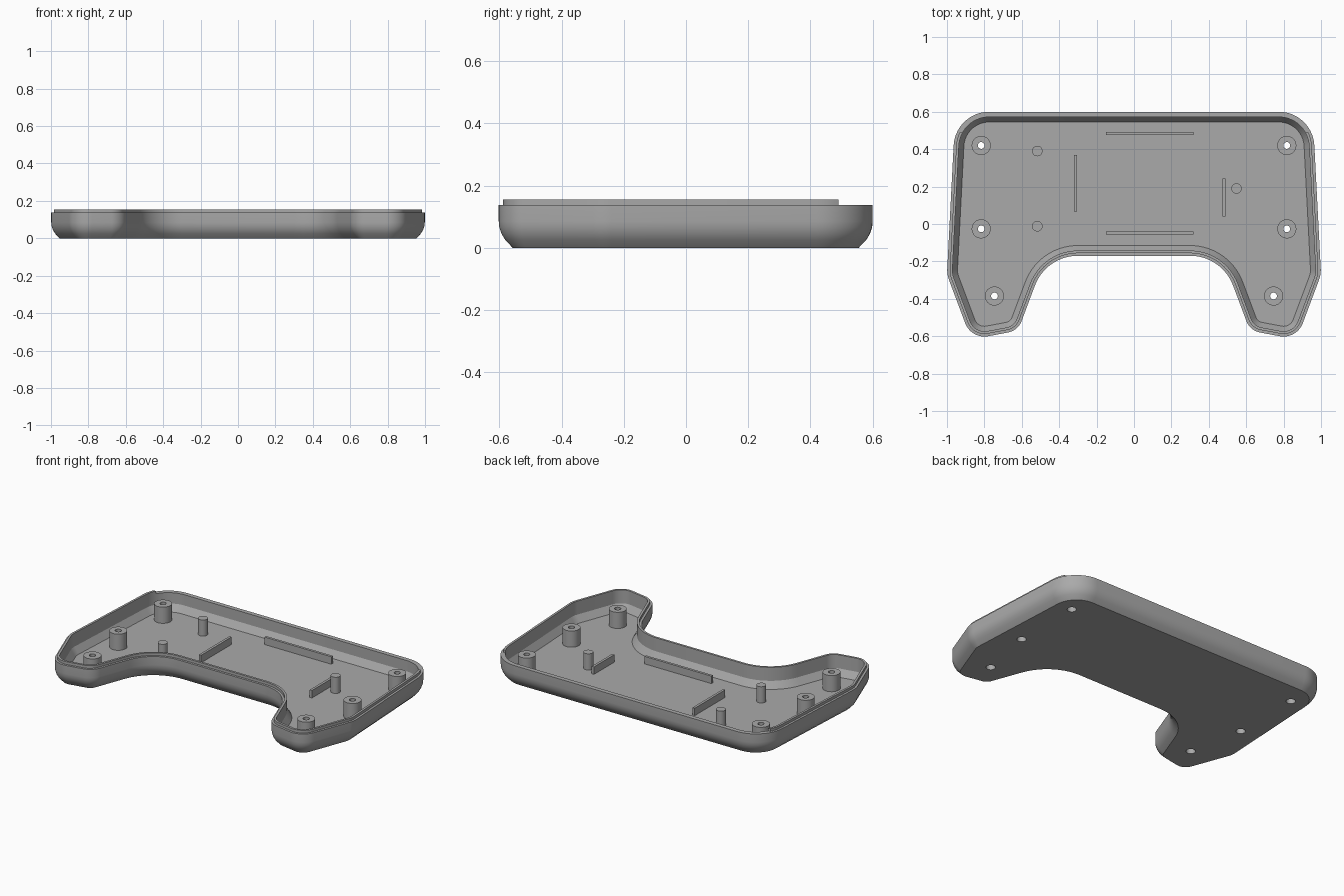
import bpy, bmesh, math
from mathutils import Vector

if "Cube" in bpy.data.objects:
    bpy.data.objects.remove(bpy.data.objects["Cube"], do_unlink=True)

GREY = (0.4, 0.4, 0.4, 1)
mat = bpy.data.materials.new("plain grey plastic")
mat.use_nodes = True
mat.diffuse_color = GREY
mat.node_tree.nodes["Principled BSDF"].inputs["Base Color"].default_value = GREY

RIM, FLOOR, POST_TOP, RIB_TOP = 0.138, 0.028, 0.13, 0.075
HOLE = 0.027


def finish(name, bm):
    bmesh.ops.recalc_face_normals(bm, faces=bm.faces)
    mesh = bpy.data.meshes.new(name)
    bm.to_mesh(mesh)
    bm.free()
    mesh.materials.append(mat)
    obj = bpy.data.objects.new(name, mesh)
    bpy.context.collection.objects.link(obj)
    return obj


def smooth(obj):
    bpy.ops.object.select_all(action="DESELECT")
    obj.select_set(True)
    bpy.context.view_layer.objects.active = obj
    bpy.ops.object.shade_smooth_by_angle(angle=math.radians(30))


def outline(corners, steps=14):
    """Rounded polygon as (point, outward normal) pairs, so it can be inset."""
    result = []
    for i, (x, y, r) in enumerate(corners):
        p = Vector((x, y))
        a = (p - Vector(corners[i - 1][:2])).normalized()
        b = (Vector(corners[(i + 1) % len(corners)][:2]) - p).normalized()
        n1, n2 = Vector((a.y, -a.x)), Vector((b.y, -b.x))
        side = 1 if a.cross(b) > 0 else -1
        centre = p - side * r * (n1 + n2) / (1 + n1.dot(n2))
        for k in range(steps + 1):
            n = n1.slerp(n2, k / steps)
            result.append((centre + side * r * n, n))
    return result


def loft(rings, close):
    """Join rings of points; close the section into a loop or cap both ends."""
    bm = bmesh.new()
    loops = [[bm.verts.new(p) for p in ring] for ring in rings]
    count = len(loops[0])
    pairs = list(zip(loops, loops[1:]))
    if close:
        pairs.append((loops[-1], loops[0]))
    for lo, hi in pairs:
        for i in range(count):
            j = (i + 1) % count
            bm.faces.new((lo[i], lo[j], hi[j], hi[i]))
    if not close:
        bm.faces.new(loops[0])
        bm.faces.new(loops[-1])
    return bm


def sweep(section, close):
    return loft([[(*(p - n * inset), z) for p, n in SHAPE]
                 for inset, z in section], close)


def revolve(section, x, y, close, sides=32):
    angles = [math.tau * k / sides for k in range(sides)]
    return loft([[(x + r * math.cos(a), y + r * math.sin(a), z) for a in angles]
                 for r, z in section], close)


# Two-grip outline: notch, grip tip, grip side, back corner
right = [(0.47, -0.17, 0.245), (0.62, -0.57, 0.1), (0.87, -0.617, 0.11),
         (1.0, -0.27, 0.15), (0.955, 0.6, 0.19)]
SHAPE = outline(right + [(-x, y, r) for x, y, r in reversed(right)])

# Tray with rounded underside and chamfered inner floor edge
tray = finish("tray_shell", sweep(
    [(0.045, 0), (0.021, 0.025), (0.009, 0.045), (0.002, 0.066), (0, 0.085),
     (0, RIM), (0.028, RIM), (0.028, 0.07), (0.055, FLOOR)], False))

# Raised locating lip, left off along the back
bm = sweep([(0.014, RIM), (0.014, 0.155), (0.028, 0.155), (0.028, RIM)], True)
bmesh.ops.bisect_plane(bm, geom=bm.verts[:] + bm.edges[:] + bm.faces[:],
                       plane_co=(0, 0.49, 0), plane_no=(0, 1, 0), clear_outer=True)
bmesh.ops.holes_fill(bm, edges=[e for e in bm.edges if e.is_boundary], sides=0)
smooth(finish("locating_lip", bm))

# Screw posts with through holes, wider from below
for side, label in ((1, "left"), (-1, "right")):
    for place, x, y in (("back", 0.817, 0.42), ("middle", 0.817, -0.026),
                        ("grip", 0.746, -0.385)):
        x *= side
        post = finish(f"{label}_{place}_screw_post", revolve(
            [(0.051, FLOOR), (0.051, POST_TOP), (0.018, POST_TOP),
             (0.018, 0.09), (HOLE, 0.09), (HOLE, FLOOR)], x, y, True))
        smooth(post)
        cutter = finish("hole_cutter", revolve(
            [(HOLE, -0.05), (HOLE, 0.06)], x, y, False))
        cutter.hide_render = True
        cut = tray.modifiers.new("hole", "BOOLEAN")
        cut.operation, cut.solver, cut.object = "DIFFERENCE", "EXACT", cutter
        bpy.context.view_layer.objects.active = tray
        bpy.ops.object.modifier_apply(modifier=cut.name)
        bpy.data.objects.remove(cutter, do_unlink=True)
smooth(tray)

# Locating pins
for name, x, y in (("right_back_pin", -0.517, 0.39), ("right_front_pin", -0.517, -0.012),
                   ("left_pin", 0.548, 0.19)):
    smooth(finish(name, revolve([(0.028, FLOOR), (0.028, POST_TOP)], x, y, False)))

# Low ribs around the middle
for name, x0, x1, y0, y1 in (("back_rib", -0.15, 0.317, 0.477, 0.493),
                             ("front_rib", -0.15, 0.317, -0.056, -0.04),
                             ("right_rib", -0.32, -0.304, 0.066, 0.37),
                             ("left_rib", 0.472, 0.488, 0.04, 0.243)):
    finish(name, loft([[(x0, y0, z), (x1, y0, z), (x1, y1, z), (x0, y1, z)]
                       for z in (FLOOR, RIB_TOP)], False))
